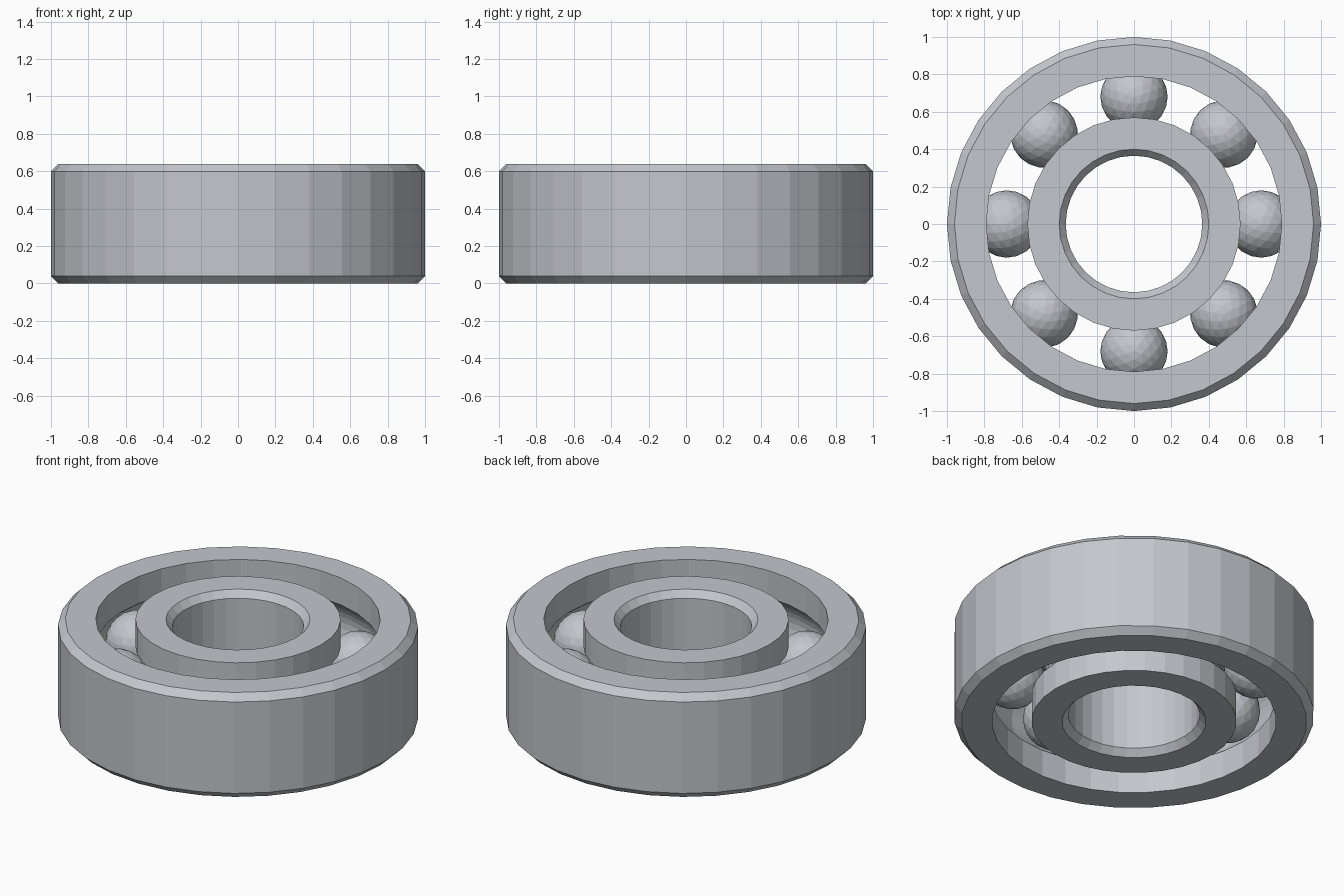
import bpy
import bmesh
from math import cos, sin, tau, asin, acos
from mathutils import Matrix

cube = bpy.data.objects.get("Cube")
if cube:
    bpy.data.objects.remove(cube, do_unlink=True)

HEIGHT, MID = 0.64, 0.32
SEGMENTS, BALLS = 32, 8
PITCH, BALL_R, RACE_R = 0.68, 0.18, 0.19
CHAMFER = 0.04

steel = bpy.data.materials.new("steel grey")
steel.use_nodes = True
colour = (0.55, 0.57, 0.61, 1)
steel.diffuse_color = colour
steel.node_tree.nodes["Principled BSDF"].inputs["Base Color"].default_value = colour


def add_object(name, bm):
    bmesh.ops.recalc_face_normals(bm, faces=bm.faces)
    mesh = bpy.data.meshes.new(name)
    bm.to_mesh(mesh)
    bm.free()
    mesh.materials.append(steel)
    obj = bpy.data.objects.new(name, mesh)
    bpy.context.collection.objects.link(obj)
    return obj


def race_arc(wall, steps=10):
    """Groove section, bottom to top, cut into a wall at the given radius."""
    side = 1 if wall > PITCH else -1
    half = acos(abs(wall - PITCH) / RACE_R)
    angles = [half * (2 * i / steps - 1) for i in range(steps + 1)]
    return [(PITCH + side * RACE_R * cos(a), MID + RACE_R * sin(a)) for a in angles]


def lathe(name, profile):
    """Revolve a closed (radius, height) profile around the z axis."""
    bm = bmesh.new()
    rings = []
    for k in range(SEGMENTS):
        a = tau * k / SEGMENTS
        rings.append([bm.verts.new((r * cos(a), r * sin(a), z)) for r, z in profile])
    n = len(profile)
    for k in range(SEGMENTS):
        here, there = rings[k], rings[(k + 1) % SEGMENTS]
        for j in range(n):
            m = (j + 1) % n
            bm.faces.new((here[j], there[j], there[m], here[m]))
    return add_object(name, bm)


def ring(name, wall, plain, chamfer):
    """Ring with a ball groove on one wall and chamfers on the plain wall."""
    profile = [(wall, 0)] + race_arc(wall) + [
        (wall, HEIGHT),
        (plain + chamfer, HEIGHT), (plain, HEIGHT - CHAMFER),
        (plain, CHAMFER), (plain + chamfer, 0)]
    return lathe(name, profile)


# Outer and inner rings
ring("outer_ring", 0.79, 1.0, -CHAMFER)
ring("inner_ring", 0.57, 0.365, 0.035)

# Rolling balls, evenly spaced between the rings
for i in range(BALLS):
    bm = bmesh.new()
    place = Matrix.Rotation(tau * i / BALLS, 4, 'Z') @ Matrix.Translation((PITCH, 0, MID))
    bmesh.ops.create_icosphere(bm, subdivisions=3, radius=BALL_R, matrix=place)
    add_object(f"ball_{i + 1}", bm)
